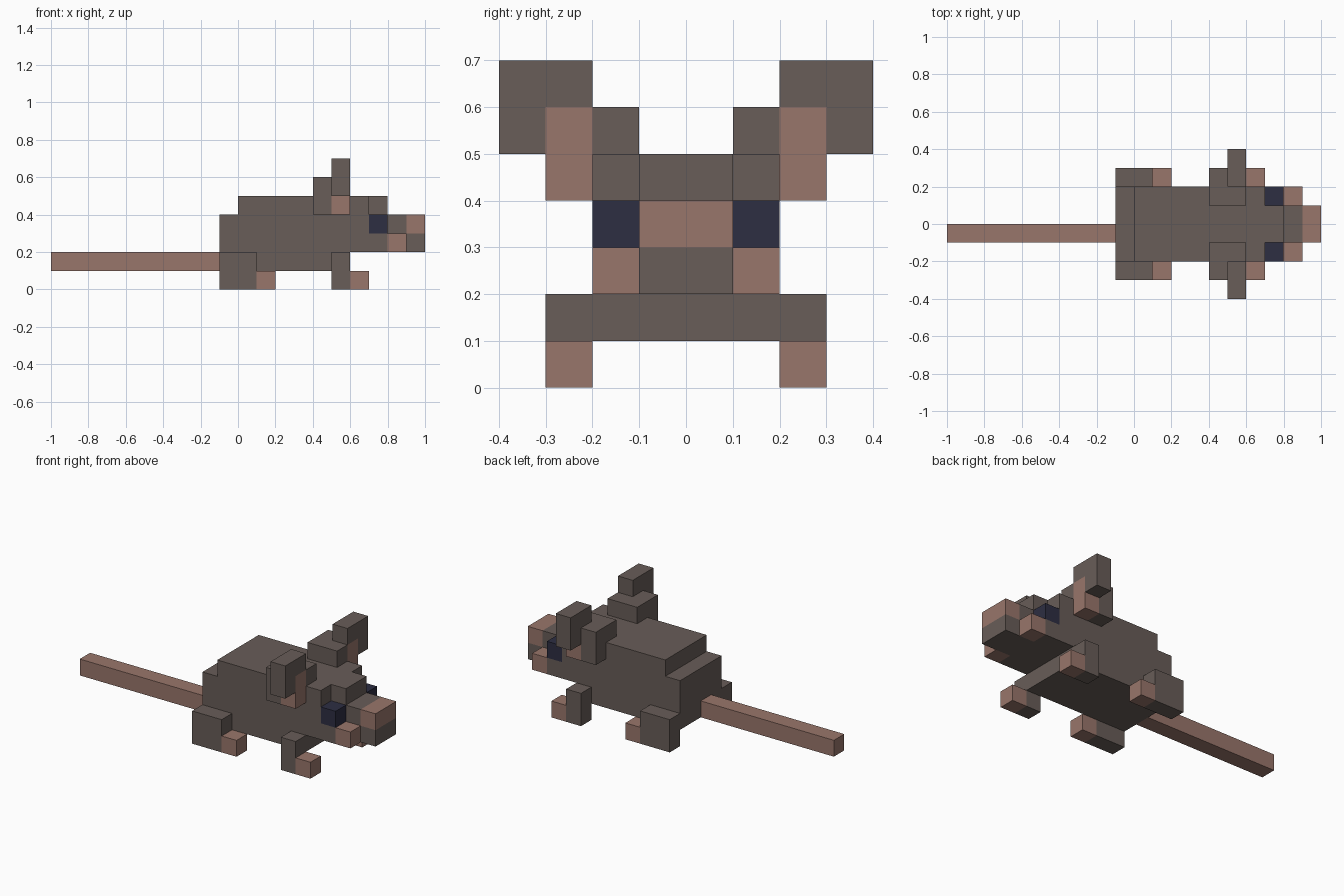
import bpy
import bmesh
from mathutils import Vector

cube = bpy.data.objects.get("Cube")
if cube:
    bpy.data.objects.remove(cube, do_unlink=True)

U = 0.1  # one voxel


def linear(c):
    c /= 255
    return c / 12.92 if c <= 0.04045 else ((c + 0.055) / 1.055) ** 2.4


def material(name, rgb):
    mat = bpy.data.materials.new(name)
    colour = [linear(c) for c in rgb] + [1.0]
    mat.diffuse_color = colour
    mat.use_nodes = True
    bsdf = next(n for n in mat.node_tree.nodes if n.type == 'BSDF_PRINCIPLED')
    bsdf.inputs["Base Color"].default_value = colour
    bsdf.inputs["Roughness"].default_value = 0.9
    return mat


FUR = material("grey brown fur", (104, 93, 88))
SKIN = material("pink skin", (153, 118, 107))
EYE = material("dark navy eye", (45, 46, 66))


def block(name, mat, x, y, z):
    """Box spanning the given voxel ranges."""
    lo, hi = (Vector(p) * U for p in zip(x, y, z))
    bm = bmesh.new()
    bmesh.ops.create_cube(bm, size=1)
    bmesh.ops.scale(bm, vec=hi - lo, verts=bm.verts)
    bmesh.ops.translate(bm, vec=(lo + hi) / 2, verts=bm.verts)
    mesh = bpy.data.meshes.new(name)
    bm.to_mesh(mesh)
    bm.free()
    mesh.materials.append(mat)
    obj = bpy.data.objects.new(name, mesh)
    bpy.context.collection.objects.link(obj)


def pair(name, mat, x, y, z):
    """The same box on both sides of the animal."""
    block(name + "_a", mat, x, y, z)
    block(name + "_b", mat, x, (-y[1], -y[0]), z)


# Body and tail
block("body", FUR, (0, 6), (-2, 2), (1, 5))
block("rump", FUR, (-1, 0), (-2, 2), (1, 4))
block("tail", SKIN, (-10, -1), (-1, 0), (1, 2))

# Head
block("head", FUR, (6, 7), (-2, 2), (2, 5))
block("jaw", FUR, (7, 8), (-2, 2), (2, 3))
block("brow", FUR, (7, 8), (-1, 1), (3, 5))
block("snout", FUR, (8, 9), (-1, 1), (2, 4))
block("chin", FUR, (9, 10), (-1, 1), (2, 3))
block("nose", SKIN, (9, 10), (-1, 1), (3, 4))
pair("eye", EYE, (7, 8), (1, 2), (3, 4))
pair("cheek", SKIN, (8, 9), (1, 2), (2, 3))

# Ears
pair("ear_base", FUR, (4, 6), (1, 2), (5, 6))
pair("ear_back", FUR, (4, 5), (2, 3), (4, 6))
pair("ear_inner", SKIN, (5, 6), (2, 3), (4, 6))
pair("ear_top", FUR, (5, 6), (2, 3), (6, 7))
pair("ear_rim", FUR, (5, 6), (3, 4), (5, 7))

# Legs and feet
pair("hind_leg", FUR, (-1, 1), (2, 3), (0, 2))
pair("hind_foot", SKIN, (1, 2), (2, 3), (0, 1))
pair("front_leg", FUR, (5, 6), (2, 3), (0, 2))
pair("front_foot", SKIN, (6, 7), (2, 3), (0, 1))
